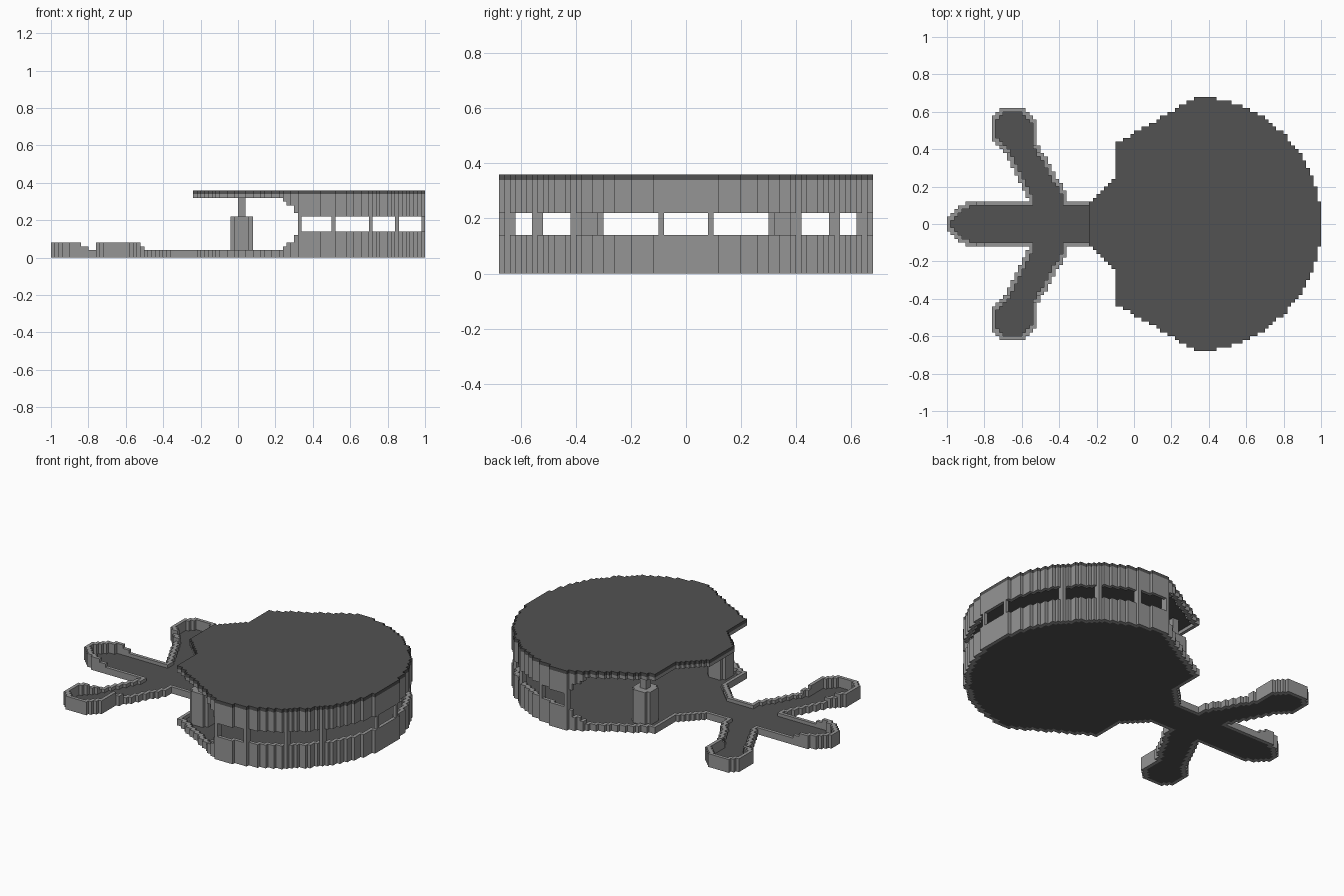
import bpy, bmesh, math

if "Cube" in bpy.data.objects:
    bpy.data.objects.remove(bpy.data.objects["Cube"], do_unlink=True)

U = 0.02  # block size


def material(name, v):
    m = bpy.data.materials.new(name)
    m.use_nodes = True
    m.diffuse_color = (v, v, v, 1)
    m.node_tree.nodes["Principled BSDF"].inputs["Base Color"].default_value = (v, v, v, 1)
    return m


DARK = material("dark grey", 0.085)
GREY = material("mid grey", 0.30)


def inside(poly, x, y):
    """Even-odd test of a point against a polygon."""
    hit = False
    for (x1, y1), (x2, y2) in zip(poly, poly[1:] + poly[:1]):
        if (y1 > y) != (y2 > y) and x < (x2 - x1) * (y - y1) / (y2 - y1) + x1:
            hit = not hit
    return hit


def plan(rule):
    """Grid cells whose centre satisfies rule(x, |y|)."""
    return {(i, j) for i in range(-50, 50) for j in range(-34, 34)
            if rule((i + .5) * U, abs((j + .5) * U))}


def rim_of(cells):
    """Outermost cells of a plan."""
    around = [(a, b) for a in (-1, 0, 1) for b in (-1, 0, 1)]
    return {(i, j) for i, j in cells
            if any((i + a, j + b) not in cells for a, b in around)}


def layers(cells, k0, k1):
    return {(i, j, k) for i, j in cells for k in range(k0, k1)}


def build(name, blocks, mat):
    """Skin a set of blocks with its exposed faces, then merge flat areas."""
    bm = bmesh.new()
    verts = {}

    def vert(p):
        if p not in verts:
            verts[p] = bm.verts.new([c * U for c in p])
        return verts[p]

    for b in sorted(blocks):
        for axis in range(3):
            for side in (0, 1):
                n = list(b)
                n[axis] += 2 * side - 1
                if tuple(n) in blocks:
                    continue
                quad = []
                for s, t in ((0, 0), (1, 0), (1, 1), (0, 1)):
                    p = list(b)
                    p[axis] += side
                    p[(axis + 1) % 3] += s
                    p[(axis + 2) % 3] += t
                    quad.append(vert(tuple(p)))
                bm.faces.new(quad if side else quad[::-1])
    bmesh.ops.dissolve_limit(bm, angle_limit=0.01, verts=bm.verts, edges=bm.edges)
    me = bpy.data.meshes.new(name)
    bm.to_mesh(me)
    bm.free()
    me.materials.append(mat)
    ob = bpy.data.objects.new(name, me)
    bpy.context.collection.objects.link(ob)
    return ob


# Half outlines, mirrored across y = 0
HALL = [(-.24, -.1), (-.24, .12), (-.10, .25), (-.10, .43), (.32, .67), (.32, -.1)]
ARMS = [(-.2, -.1), (-.2, .12), (-.35, .12), (-.36, .16), (-.525, .45), (-.525, .56),
        (-.58, .62), (-.70, .62), (-.76, .56), (-.76, .45), (-.70, .39), (-.56, .12),
        (-.86, .12), (-.94, .10), (-.96, .08), (-1.0, .03), (-1.0, -.1)]

hall = plan(lambda x, y: inside(HALL, x, y) or (x > .32 and math.hypot(x - .32, y) < .68))
arms = plan(lambda x, y: inside(ARMS, x, y))
ground = hall | arms
edge = rim_of(ground)
hall_edge = rim_of(hall)

# Floor slab and the roof
build("floor", layers(ground - edge, 0, 1), DARK)
build("roof", layers(hall, 17, 18), DARK)


# Kerb around the floor, raised into cups at the arm tips
def kerb_height(i, j):
    x, y = (i + .5) * U, abs((j + .5) * U)
    if x < -.84 or (x < -.4 and y > .42):
        return 4
    if x < -.80 or (x < -.4 and y > .38):
        return 3
    return 2


kerb = {(i, j, k) for i, j in edge for k in range(kerb_height(i, j))}

# Curved wall with stepped ends and a band of windows
START = [.24, .26, .30, .30, .32]
POSTS = (.33, .51, .71, .85)


def is_wall(i, j, k):
    x, y = (i + .5) * U, abs((j + .5) * U)
    if k in range(7, 11):
        return any(abs(x - p) < .005 for p in POSTS) or (x > .9 and abs(y - .09) < .005)
    return x > START[min(k - 2, 15 - k)]


wall = {b for b in layers(hall_edge, 2, 16) if is_wall(*b)}
beam = layers(hall_edge, 16, 17)
build("outer_wall", kerb | wall | beam, GREY)


# Stepped columns beside the entrance
def disc(cy, r):
    return {(i, j) for i in range(-6, 9) for j in range(cy - 6, cy + 6)
            if math.hypot(i - .5, j + .5 - cy) < r}


for side, cy in (("left", -18), ("right", 18)):
    build("column_" + ("front" if cy < 0 else "back"),
          layers(disc(cy, 3.0), 1, 11) | layers(disc(cy, 1.2), 11, 17), GREY)
